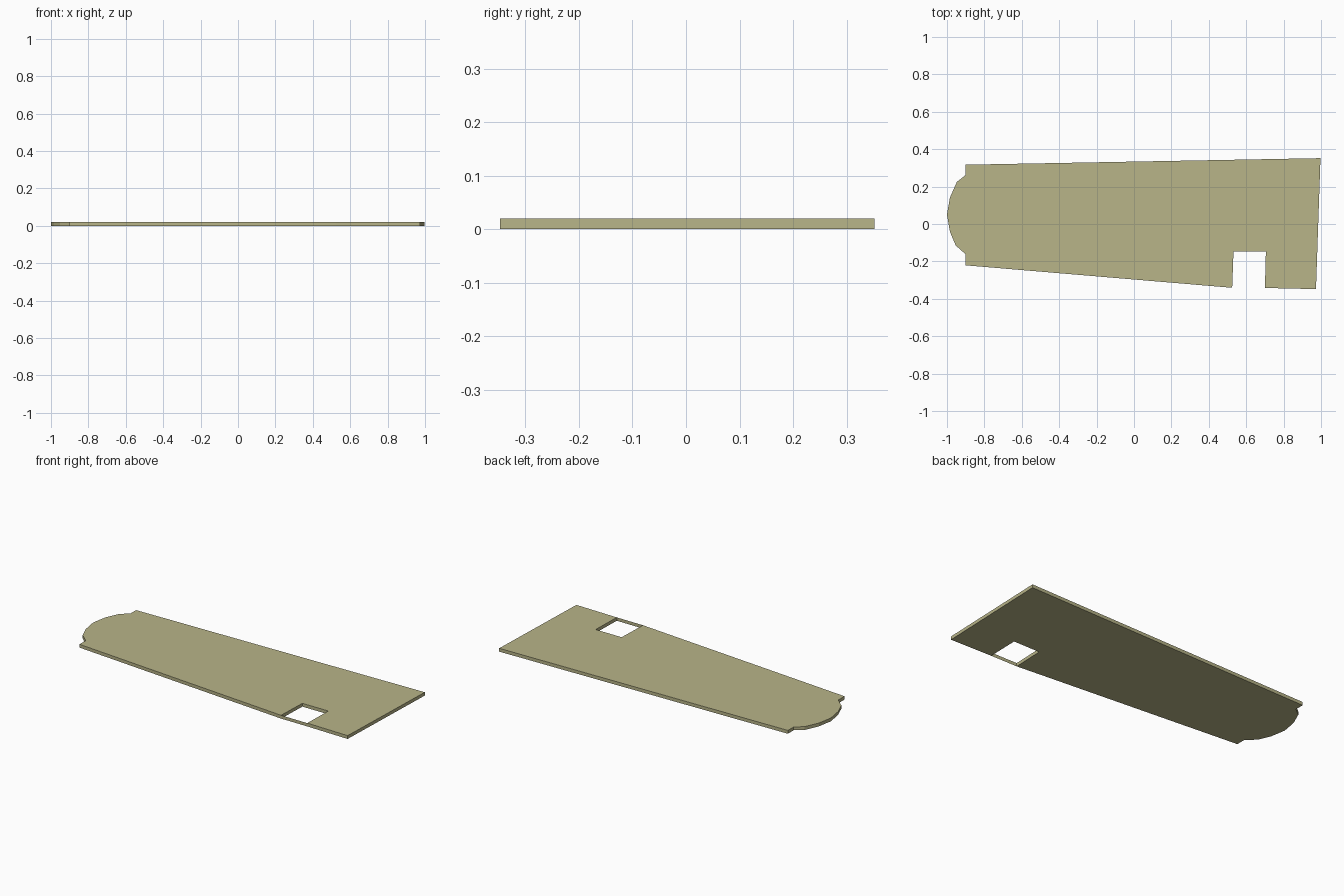
import bpy, bmesh

if "Cube" in bpy.data.objects:
    bpy.data.objects.remove(bpy.data.objects["Cube"])

THICK = 0.02

mat = bpy.data.materials.new("khaki")
mat.diffuse_color = (0.48, 0.46, 0.25, 1)
mat.use_nodes = True
mat.node_tree.nodes["Principled BSDF"].inputs["Base Color"].default_value = mat.diffuse_color


def add_object(name, bm):
    mesh = bpy.data.meshes.new(name)
    bm.to_mesh(mesh)
    bm.free()
    mesh.materials.append(mat)
    obj = bpy.data.objects.new(name, mesh)
    bpy.context.collection.objects.link(obj)


# Tapered board outline, counter-clockwise, with edge notch and rounded tip
notch = [(0.525, -0.341), (0.532, -0.148), (0.705, -0.148), (0.70, -0.342)]
tip = [(-0.90, 0.262), (-0.947, 0.225), (-0.984, 0.142), (-1.0, 0.05),
       (-0.984, -0.042), (-0.953, -0.115), (-0.90, -0.162)]
outline = [(-0.90, -0.221), *notch, (0.973, -0.348), (0.997, 0.352),
           (-0.90, 0.317), *tip]

bm = bmesh.new()
base = bm.faces.new([bm.verts.new((x, y, 0)) for x, y in outline])
top = bmesh.ops.extrude_face_region(bm, geom=[base], use_keep_orig=True)
bmesh.ops.translate(bm, vec=(0, 0, THICK),
                    verts=[v for v in top["geom"] if isinstance(v, bmesh.types.BMVert)])
bmesh.ops.recalc_face_normals(bm, faces=bm.faces)
add_object("board", bm)

# Paper-thin strip closing the notch along the front edge
bm = bmesh.new()
a, b = notch[0], notch[-1]
bm.faces.new([bm.verts.new(p) for p in
              ((*a, 0), (*b, 0), (*b, THICK), (*a, THICK))])
add_object("notch_edge_strip", bm)
